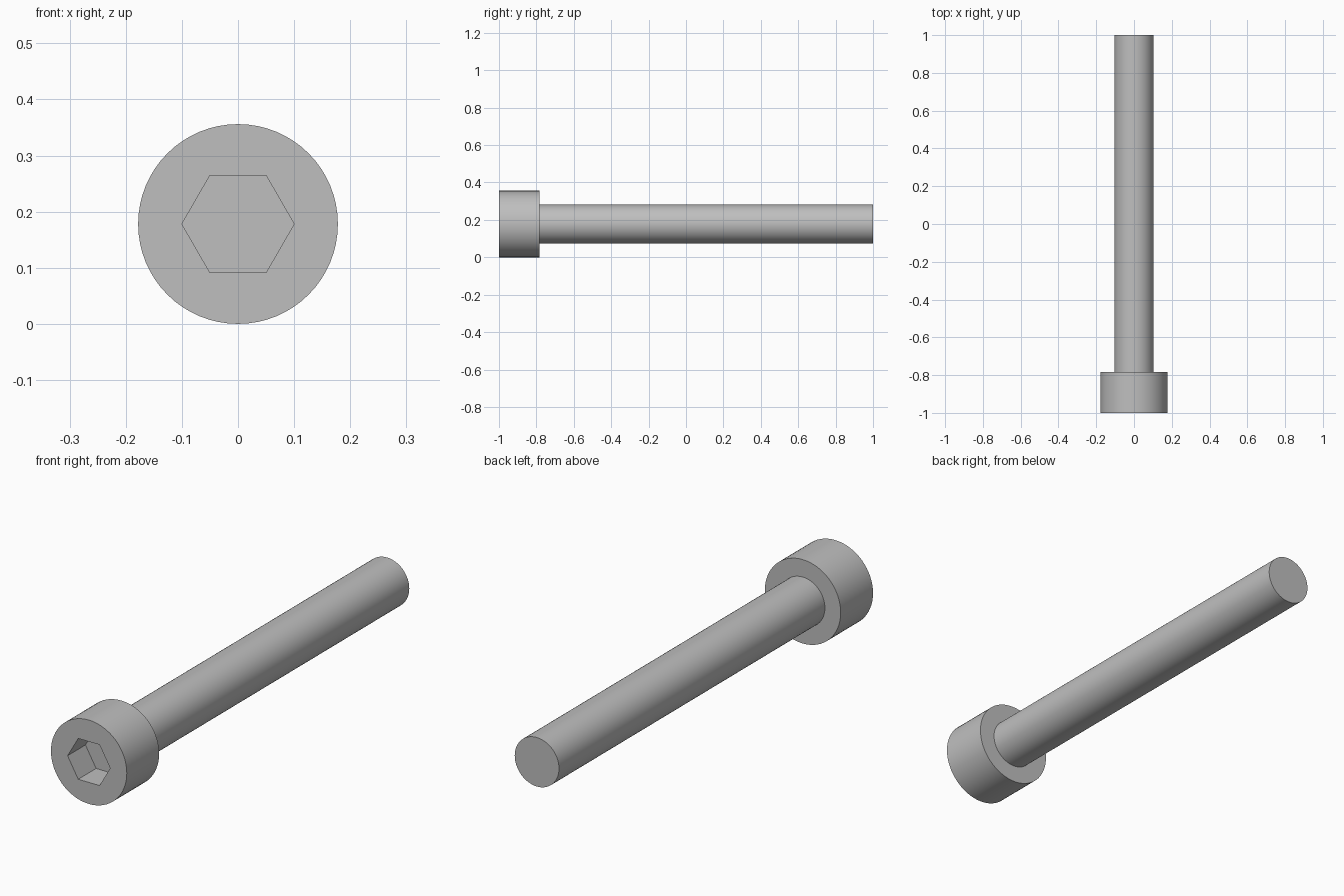
import bpy
import bmesh
from math import cos, sin, radians, tau

HEAD_R, SHAFT_R, SOCKET_R = 0.178, 0.104, 0.1
SHOULDER_Y, SOCKET_DEPTH = -0.783, 0.12

cube = bpy.data.objects.get("Cube")
if cube:
    bpy.data.objects.remove(cube, do_unlink=True)

steel = bpy.data.materials.new("grey_steel")
steel.use_nodes = True
GREY = (0.52, 0.52, 0.52, 1)
steel.diffuse_color = GREY
bsdf = next(n for n in steel.node_tree.nodes if n.type == "BSDF_PRINCIPLED")
bsdf.inputs["Base Color"].default_value = GREY


def loft(name, profile, sides):
    """Closed solid along y from (radius, y) rings, capped at both ends."""
    bm = bmesh.new()
    rings = []
    for r, y in profile:
        rings.append([bm.verts.new((r * cos(tau * i / sides), y,
                                    HEAD_R + r * sin(tau * i / sides)))
                      for i in range(sides)])
    for a, b in zip(rings, rings[1:]):
        for i in range(sides):
            j = (i + 1) % sides
            bm.faces.new((a[i], a[j], b[j], b[i]))
    bm.faces.new(rings[0])
    bm.faces.new(rings[-1])
    bmesh.ops.recalc_face_normals(bm, faces=bm.faces)
    mesh = bpy.data.meshes.new(name)
    bm.to_mesh(mesh)
    bm.free()
    mesh.materials.append(steel)
    obj = bpy.data.objects.new(name, mesh)
    bpy.context.collection.objects.link(obj)
    return obj


# Cylindrical head stepping down to the plain shaft
bolt = loft("bolt_head_and_shaft",
            [(HEAD_R, -1), (HEAD_R, SHOULDER_Y), (SHAFT_R, SHOULDER_Y), (SHAFT_R, 1)], 64)

# Hexagonal socket cut into the head
cutter = loft("hex_socket_cutter",
              [(SOCKET_R, -1.1), (SOCKET_R, -1 + SOCKET_DEPTH)], 6)
cutter.hide_render = True
cut = bolt.modifiers.new("hex_socket", "BOOLEAN")
cut.operation = "DIFFERENCE"
cut.solver = "EXACT"
cut.object = cutter

bpy.ops.object.select_all(action="DESELECT")
bolt.select_set(True)
bpy.context.view_layer.objects.active = bolt
bpy.ops.object.modifier_apply(modifier=cut.name)
bpy.data.objects.remove(cutter, do_unlink=True)
bpy.ops.object.shade_smooth_by_angle(angle=radians(30))
